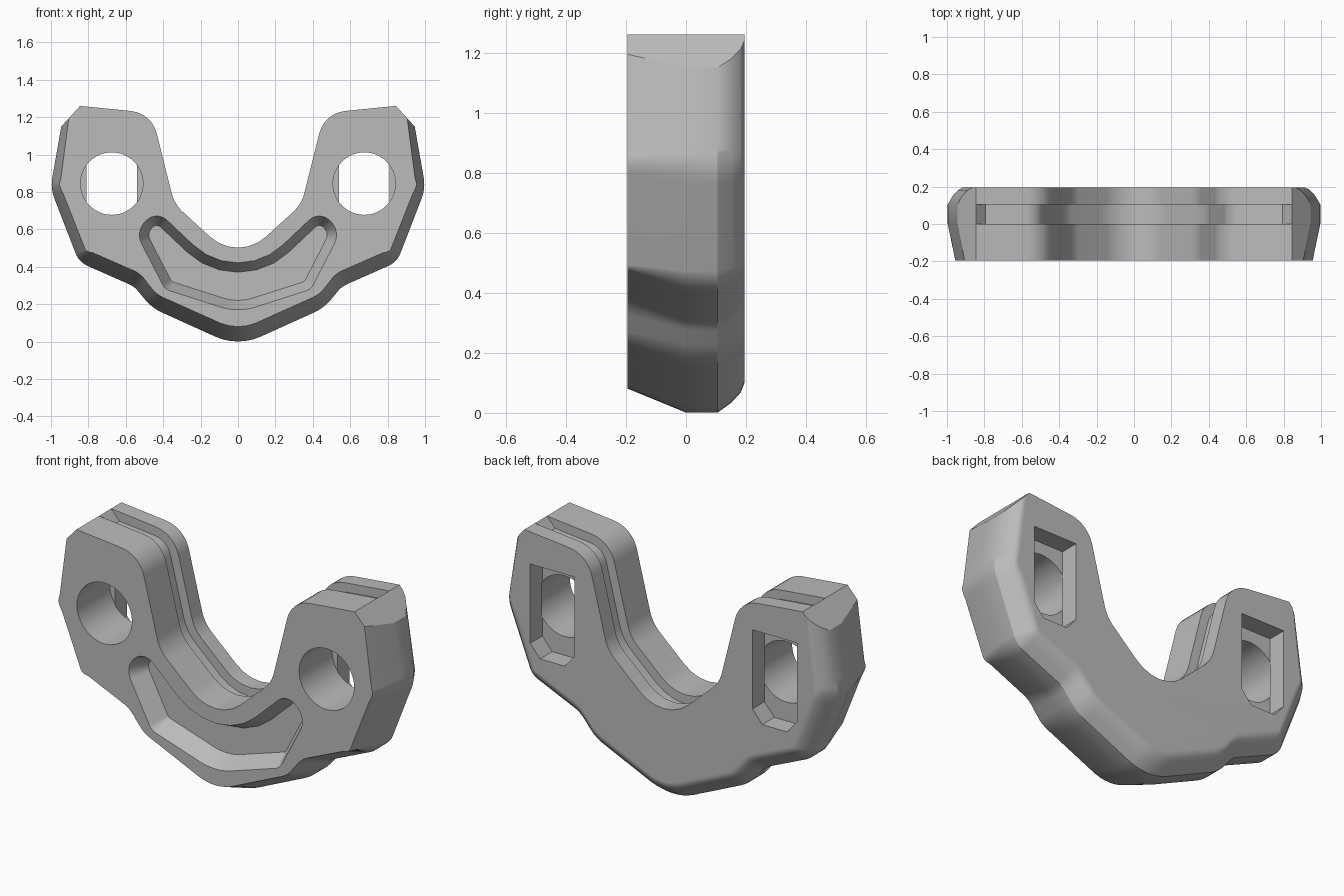
import bpy, bmesh, math
from mathutils import Vector

if "Cube" in bpy.data.objects:
    bpy.data.objects.remove(bpy.data.objects["Cube"])

grey = bpy.data.materials.new("plain grey")
grey.use_nodes = True
colour = (0.5, 0.5, 0.5, 1)
grey.diffuse_color = colour
grey.node_tree.nodes["Principled BSDF"].inputs["Base Color"].default_value = colour


def mirrored(half):
    """Half outline from x=0 to x=0, closed by its mirror image."""
    return half + [(-c[0],) + c[1:] for c in reversed(half[1:-1])]


def rounded(corners, steps=6):
    """Replace each corner (x, z, tangent length, tag) by an arc; returns points and tags."""
    pts, tags = [], []
    for i, (x, z, t, tag) in enumerate(corners):
        p = Vector((x, z))
        if t == 0:
            pts.append(p)
            tags.append(tag)
            continue
        a = (Vector(corners[i - 1][:2]) - p).normalized()
        b = (Vector(corners[(i + 1) % len(corners)][:2]) - p).normalized()
        half = a.angle(b) / 2
        radius = t * math.tan(half)
        centre = p + (a + b).normalized() * (t / math.cos(half))
        start, end = p + a * t - centre, p + b * t - centre
        sweep = start.angle(end)
        for k in range(steps + 1):
            f = k / steps
            d = start * math.sin((1 - f) * sweep) + end * math.sin(f * sweep)
            pts.append(centre + d.normalized() * radius)
            tags.append(tag)
    return pts, tags


def inward(pts):
    """Mitred inward normals of a counterclockwise outline."""
    out = []
    for i, p in enumerate(pts):
        e, f = (p - pts[i - 1]).normalized(), (pts[(i + 1) % len(pts)] - p).normalized()
        m = Vector((-e.y - f.y, e.x + f.x)).normalized()
        out.append(m / max(0.5, m.dot(Vector((-e.y, e.x)))))
    return out


def loft(name, layers):
    """Skin a stack of (y, outline) layers into a closed solid."""
    bm = bmesh.new()
    rings = [[bm.verts.new((p.x, y, p.y)) for p in pts] for y, pts in layers]
    n = len(rings[0])
    for r, s in zip(rings, rings[1:]):
        for i in range(n):
            j = (i + 1) % n
            bm.faces.new((r[i], r[j], s[j], s[i]))
    bm.faces.new(rings[0])
    bm.faces.new(rings[-1])
    bmesh.ops.remove_doubles(bm, verts=bm.verts, dist=1e-5)
    bmesh.ops.recalc_face_normals(bm, faces=bm.faces)
    mesh = bpy.data.meshes.new(name)
    bm.to_mesh(mesh)
    bm.free()
    ob = bpy.data.objects.new(name, mesh)
    bpy.context.collection.objects.link(ob)
    mesh.materials.append(grey)
    return ob


# Bracket outline: outer edge, corner cut, then the grooved top and inner curve
outline, tags = rounded(mirrored([
    (0, -0.028, 0.134, "outer"), (0.46, 0.18, 0.06, "outer"),
    (0.555, 0.295, 0.03, "outer"), (0.85, 0.425, 0.05, "outer"),
    (1.003, 0.82, 0.06, "outer"), (0.945, 1.15, 0, "cut"),
    (0.845, 1.26, 0, "peak"), (0.79, 1.255, 0, "inner"),
    (0.462, 1.222, 0.11, "inner"), (0.34, 0.735, 0.06, "inner"),
    (0, 0.425, 0.2, "inner")]))
normals = inward(outline)


def layer(side=0.0, base=0.0, groove=0.0):
    """Outline with the outer edge drawn in and the inner edge sunk."""
    pts = []
    for p, n, tag in zip(outline, normals, tags):
        q = p.copy()
        if tag == "outer":
            q += n * (side + (base - side) * min(1, abs(n.y)))
        elif tag == "cut":
            q.x -= math.copysign(side, p.x)
            q.y += 1.1 * side
        elif tag == "inner":
            q += n * groove
        pts.append(q)
    return pts


body = loft("bracket_body", [
    (-0.195, layer(0.04, 0.08)), (0, layer()), (0, layer(groove=0.05)),
    (0.105, layer(groove=0.05)), (0.105, layer()),
    (0.15, layer(0.026, 0.032)), (0.182, layer(0.056, 0.066)),
    (0.195, layer(0.082, 0.1))])

# Tapered curved recess in the front face
recess, _ = rounded(mirrored([
    (0, 0.155, 0.1, ""), (0.39, 0.28, 0.03, ""), (0.55, 0.59, 0.075, ""),
    (0.435, 0.702, 0.075, ""), (0, 0.29, 0.33, "")]))
rn = inward(recess)
cutters = [loft("recess_cutter", [
    (y, [p + n * d for p, n in zip(recess, rn)])
    for y, d in ((-0.215, -0.01), (-0.095, 0.05))])]

# Round bolt holes from the front, nut slots from the back
for s in (-1, 1):
    cx = s * 0.675
    circle = [Vector((cx + 0.167 * math.cos(a), 0.845 + 0.167 * math.sin(a)))
              for a in (math.tau * k / 48 for k in range(48))]
    cutters.append(loft("hole_cutter", [(-0.3, circle), (0.091, circle)]))
    slot = [Vector((cx + dx, z)) for dx, z in (
        (-0.075, 0.575), (0.075, 0.575), (0.135, 0.645),
        (0.135, 1.08), (-0.135, 1.08), (-0.135, 0.645))]
    cutters.append(loft("slot_cutter", [(0.09, slot), (0.3, slot)]))

bpy.context.view_layer.objects.active = body
for c in cutters:
    c.hide_render = True
    mod = body.modifiers.new("cut", "BOOLEAN")
    mod.operation, mod.solver, mod.object = "DIFFERENCE", "EXACT", c
    bpy.ops.object.modifier_apply(modifier=mod.name)
    bpy.data.objects.remove(c)

# Smooth curved walls, keeping crisp edges and flat faces
for ob in bpy.context.selected_objects:
    ob.select_set(False)
body.select_set(True)
bpy.ops.object.shade_smooth_by_angle(angle=math.radians(30))
flat = body.modifiers.new("flat_faces", "WEIGHTED_NORMAL")
flat.keep_sharp = True
